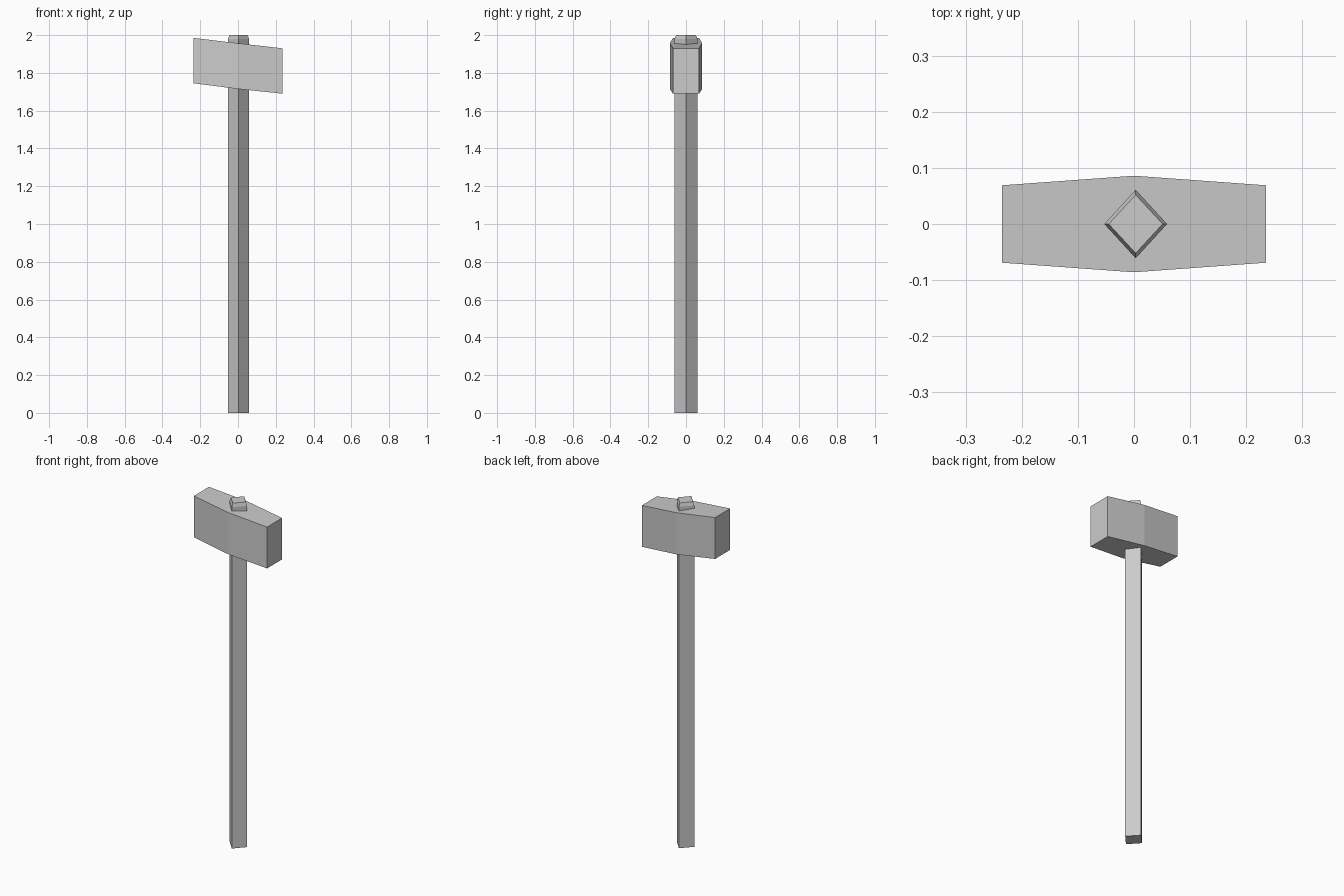
import bpy

if "Cube" in bpy.data.objects:
    bpy.data.objects.remove(bpy.data.objects["Cube"])

grey = bpy.data.materials.new("plain_grey")
grey.diffuse_color = (0.6, 0.6, 0.6, 1)
grey.use_nodes = True
grey.node_tree.nodes["Principled BSDF"].inputs["Base Color"].default_value = grey.diffuse_color


def loft(name, rings):
    """Join equal-sided rings of points into a closed, flat-shaded solid."""
    n = len(rings[0])
    verts = [p for ring in rings for p in ring]
    faces = [tuple(reversed(range(n))),
             tuple(range(len(verts) - n, len(verts)))]
    for r in range(len(rings) - 1):
        for i in range(n):
            j = (i + 1) % n
            faces.append((r * n + i, r * n + j, (r + 1) * n + j, (r + 1) * n + i))
    mesh = bpy.data.meshes.new(name)
    mesh.from_pydata(verts, [], faces)
    mesh.materials.append(grey)
    obj = bpy.data.objects.new(name, mesh)
    bpy.context.collection.objects.link(obj)
    return obj


def diamond(rx, ry, z, cx=0.003):
    return [(cx + rx, 0, z), (cx, ry, z), (cx - rx, 0, z), (cx, -ry, z)]


def section(x, half_y, z0, z1):
    return [(x, -half_y, z0), (x, half_y, z0), (x, half_y, z1), (x, -half_y, z1)]


# Four-sided shaft with a slightly chamfered top end
loft("handle", [diamond(0.056, 0.061, 0),
                diamond(0.056, 0.061, 1.98),
                diamond(0.048, 0.052, 2.0)])

# Sloping block, widest in the middle
loft("hammer_head", [section(-0.235, 0.069, 1.745, 1.985),
                     section(0.0, 0.086, 1.715, 1.957),
                     section(0.235, 0.069, 1.69, 1.93)])
